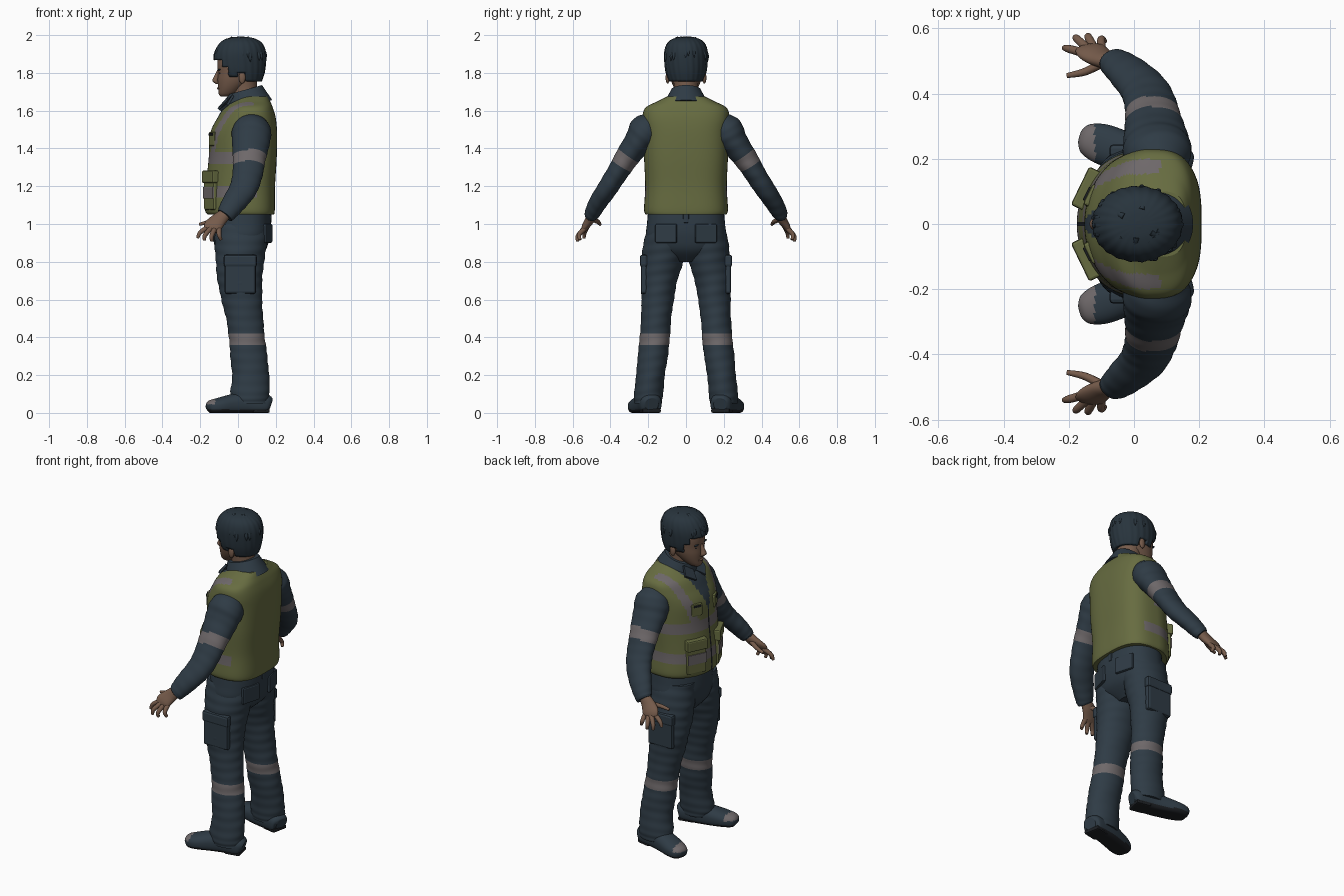
import bpy, bmesh, math, random
from mathutils import Vector

cube = bpy.data.objects.get("Cube")
if cube:
    bpy.data.objects.remove(cube, do_unlink=True)
random.seed(4)


def material(name, rgb):
    m = bpy.data.materials.new(name)
    m.use_nodes = True
    m.diffuse_color = (*rgb, 1)
    bsdf = m.node_tree.nodes["Principled BSDF"]
    bsdf.inputs["Base Color"].default_value = (*rgb, 1)
    bsdf.inputs["Roughness"].default_value = 0.8
    return m


NAVY = material("navy cloth", (0.028, 0.044, 0.06))
OLIVE = material("olive vest", (0.135, 0.15, 0.052))
GREY = material("reflective grey", (0.155, 0.138, 0.142))
SKIN = material("skin", (0.18, 0.105, 0.07))
HAIR = material("dark hair", (0.021, 0.034, 0.046))
BLACK = material("black trim", (0.012, 0.014, 0.017))
X, Y, Z = Vector((1, 0, 0)), Vector((0, 1, 0)), Vector((0, 0, 1))


def spline(keys, steps):
    """Resample the key rings along a smooth curve."""
    out = []
    for i in range(len(keys) - 1):
        k0, k1 = keys[max(i - 1, 0)], keys[i]
        k2, k3 = keys[i + 1], keys[min(i + 2, len(keys) - 1)]
        for j in range(steps):
            t = j / steps
            out.append([0.5 * (2 * b + (c - a) * t + (2 * a - 5 * b + 4 * c - d) * t * t
                               + (3 * b - a - 3 * c + d) * t ** 3)
                        for a, b, c, d in zip(k0, k1, k2, k3)])
    return out + [list(keys[-1])]


def power(v, p):
    return math.copysign(abs(v) ** (2 / p), v)


def tube(name, keys, mats, rule=None, side=1, axis=None, ref=X, n=32, steps=6,
         front=2, back=2, warp=None, floor=None):
    """Loft rings given as (x, y, z, radius along ref, other radius)."""
    rings = spline([(k[0], k[1] * side, *k[2:]) for k in keys], steps)
    centres = [Vector(r[:3]) for r in rings]
    bm = bmesh.new()
    loops = []
    for i, r in enumerate(rings):
        t = axis or (centres[min(i + 1, len(rings) - 1)] - centres[max(i - 1, 0)]).normalized()
        a = (ref - t * ref.dot(t)).normalized()
        b = t.cross(a)
        loop = []
        for j in range(n):
            ang = math.tau * (j + 0.5) / n
            c, s = math.cos(ang), math.sin(ang)
            p = back if c > 0 else front
            w = warp(ang, i) if warp else 1
            co = centres[i] + a * r[3] * w * power(c, p) + b * r[4] * w * power(s, p)
            if floor is not None:
                co.z = max(co.z, floor)
            loop.append(bm.verts.new(co))
        loops.append(loop)
    for la, lb in zip(loops, loops[1:]):
        for j in range(n):
            bm.faces.new((la[j], la[(j + 1) % n], lb[(j + 1) % n], lb[j]))
    bm.faces.new(loops[0][::-1])
    bm.faces.new(loops[-1])
    bmesh.ops.recalc_face_normals(bm, faces=bm.faces)
    drop = []
    for f in bm.faces:
        f.smooth = len(f.verts) == 4
        if rule:
            k = rule(f.calc_center_median())
            f.material_index = max(k, 0)
            if k < 0:
                drop.append(f)
    bmesh.ops.delete(bm, geom=drop, context="FACES")
    return finish(name, bm, mats)


def finish(name, bm, mats):
    me = bpy.data.meshes.new(name)
    bm.to_mesh(me)
    bm.free()
    for m in mats:
        me.materials.append(m)
    ob = bpy.data.objects.new(name, me)
    bpy.context.collection.objects.link(ob)
    return ob


def box(name, loc, size, mat, turn=0, bevel=0.008):
    bm = bmesh.new()
    bmesh.ops.create_cube(bm, size=1)
    bmesh.ops.scale(bm, vec=size, verts=bm.verts)
    ob = finish(name, bm, [mat])
    ob.location, ob.rotation_euler.z = loc, turn
    mod = ob.modifiers.new("bevel", "BEVEL")
    mod.width, mod.segments = bevel, 2
    return ob


def ball(name, loc, size, mat):
    bm = bmesh.new()
    bmesh.ops.create_uvsphere(bm, u_segments=16, v_segments=10, radius=1)
    bmesh.ops.scale(bm, vec=size, verts=bm.verts)
    for f in bm.faces:
        f.smooth = True
    ob = finish(name, bm, [mat])
    ob.location = loc
    return ob


# Vest with painted stripes, zip and open neck
def vest_rule(p):
    y = abs(p.y)
    if p.x < 0.05 and y < (p.z - 1.43) * 0.4:
        return 2
    if p.x < 0 and y < 0.009:
        return 3
    if p.x < 0.08 and 1.36 < p.z and abs(y - 0.1 - (p.z - 1.38) * 0.3) < 0.025:
        return 1
    if (p.x < 0.03 and 1.31 < p.z < 1.375) or (p.x < 0.1 and 1.135 < p.z < 1.2):
        return 1
    return 0


tube("vest", [(.015, 0, 1.05, .176, .214), (.01, 0, 1.08, .185, .222), (.013, 0, 1.2, .183, .216),
              (.025, 0, 1.35, .18, .222), (.03, 0, 1.48, .177, .225), (.045, 0, 1.56, .155, .23),
              (.055, 0, 1.615, .13, .215), (.07, 0, 1.65, .1, .15), (.078, 0, 1.675, .08, .1)],
     [OLIVE, GREY, NAVY, BLACK], vest_rule, axis=Z, n=120, steps=9, back=3)

# Trousers seat
tube("trouser_seat", [(.025, 0, 1.08, .145, .2), (.022, 0, 1.0, .152, .207), (.018, 0, .93, .15, .212),
                      (.015, 0, .86, .13, .18), (.01, 0, .8, .075, .06)], [NAVY], axis=Z, n=48, back=2.5)
box("belt_loop", (.172, 0, 1.03), (.012, .03, .05), NAVY)

# Collar, neck and head
tube("collar", [(.062, 0, 1.62, .125, .125), (.05, 0, 1.66, .112, .105), (.036, 0, 1.71, .095, .078)],
     [NAVY], n=40)
tube("neck", [(.045, 0, 1.6, .07, .068), (.035, 0, 1.72, .066, .064), (.03, 0, 1.8, .07, .07)],
     [SKIN], axis=Z)
tube("head", [(-.07, 0, 1.675, .022, .02), (-.055, 0, 1.688, .047, .04), (-.035, 0, 1.72, .07, .062),
              (-.01, 0, 1.76, .098, .08), (.003, 0, 1.80, .11, .089), (.01, 0, 1.85, .12, .095),
              (.012, 0, 1.9, .115, .093), (.015, 0, 1.95, .09, .075), (.015, 0, 1.975, .04, .035)],
     [SKIN], axis=Z, n=40, front=2.2)
tube("nose", [(-.1, 0, 1.815, .01, .01), (-.114, 0, 1.78, .014, .013), (-.12, 0, 1.757, .016, .019),
              (-.108, 0, 1.742, .01, .014)], [SKIN], axis=Z, n=16)
ball("lips", (-.1, 0, 1.718), (.011, .024, .008), SKIN)


# Hair cap, trimmed to the hairline, with loose tufts
def hair_rule(p):
    limits = ((-.085, 1.865), (-.05, 1.83), (-.005, 1.775), (.045, 1.8), (1, 1.755))
    return -1 if p.z < next(z for x, z in limits if p.x < x) else 0


hair = tube("hair", [(.025, 0, 1.74, .095, .085), (.012, 0, 1.8, .128, .107), (.01, 0, 1.86, .138, .115),
                     (.012, 0, 1.91, .135, .115), (.015, 0, 1.95, .118, .103), (.015, 0, 1.975, .09, .08),
                     (.015, 0, 1.988, .05, .045), (.015, 0, 1.992, .01, .01)], [HAIR], hair_rule,
            axis=Z, n=96, warp=lambda a, i: 1 + 0.012 * math.sin(22 * a + 0.15 * i))
solid = hair.modifiers.new("thickness", "SOLIDIFY")
solid.thickness = 0.02
for i in range(44):
    ang = random.uniform(0, math.tau)
    lift = random.uniform(0.25, 1.25)
    spots = []
    for k, w in enumerate((0.011, 0.009, 0.001)):
        e = lift - 0.16 * k
        s = math.cos(e) * (1.0 + 0.015 * k)
        spots.append((.012 + .136 * s * math.cos(ang), .114 * s * math.sin(ang),
                      1.862 + .13 * math.sin(e), w, w))
    tube("hair_tuft", spots, [HAIR], n=8, steps=3, ref=Y)


# Parts that occur on both sides
def leg_rule(p):
    return 1 if 0.36 < p.z < 0.425 else 0


def arm_rule(p):
    return 1 if abs(abs(p.y) * 0.53 - p.z * 0.85 + 0.962) < 0.034 else 0


def shoe_rule(p):
    if p.z < 0.018:
        return 1
    return 2 if p.x < -0.12 and p.z > 0.045 else 0


def folds(ang, i):
    return 1 + 0.012 * math.sin(i * 1.1 + 1.5 * math.sin(ang)) + 0.008 * math.sin(3 * ang + i * 0.4)


fingers = {"index_finger": ((-.155, .525, .985), (-.2, .537, .955), (-.214, .54, .925)),
           "middle_finger": ((-.145, .54, .975), (-.175, .568, .94), (-.178, .572, .912)),
           "ring_finger": ((-.125, .543, .97), (-.14, .573, .935), (-.138, .573, .908)),
           "little_finger": ((-.1, .537, .975), (-.1, .566, .943), (-.09, .56, .917)),
           "thumb": ((-.095, .495, 1.025), (-.15, .467, 1.012), (-.205, .455, .998))}

for s, word in ((1, "far"), (-1, "near")):
    tube(word + "_sleeve", [(.085, .165, 1.555, .06, .05), (.075, .21, 1.5, .102, .088),
                            (.067, .257, 1.43, .1, .074), (.06, .317, 1.345, .087, .063),
                            (.05, .367, 1.265, .08, .056), (.03, .415, 1.19, .074, .053),
                            (-.02, .465, 1.115, .064, .048), (-.058, .495, 1.06, .052, .041),
                            (-.07, .502, 1.045, .045, .034)],
         [NAVY, GREY], arm_rule, s, n=40, steps=9, warp=folds)
    tube(word + "_palm", [(-.06, .495, 1.06, .03, .026), (-.098, .508, 1.025, .04, .025),
                          (-.132, .53, .99, .048, .02), (-.145, .541, .968, .036, .012)], [SKIN], None, s)
    for part, path in fingers.items():
        tube(word + "_" + part, [(*p, r, r) for p, r in zip(path, (.014, .012, .008))],
             [SKIN], None, s, ref=Y, n=12)
    tube(word + "_trouser_leg", [(.02, .105, 1.0, .14, .095), (.015, .113, .9, .138, .112),
                                 (.01, .125, .8, .128, .11), (.01, .142, .7, .118, .096),
                                 (.02, .15, .6, .108, .086), (.035, .158, .5, .098, .08),
                                 (.047, .165, .4, .095, .08), (.057, .176, .3, .098, .08),
                                 (.067, .188, .2, .098, .076), (.063, .198, .1, .104, .077),
                                 (.067, .2, .05, .096, .072)],
         [NAVY, GREY], leg_rule, s, axis=Z, n=48, steps=10, warp=folds)
    tube(word + "_shoe", [(.167, .18, .045, .03, .035), (.145, .185, .05, .052, .056),
                          (.05, .2, .055, .06, .06), (-.03, .222, .047, .052, .062),
                          (-.1, .246, .038, .042, .062), (-.148, .262, .032, .033, .046),
                          (-.165, .267, .028, .012, .02)],
         [NAVY, BLACK, GREY], shoe_rule, s, ref=Z, floor=0.0, front=3, back=2.2)
    box(word + "_heel", (.115, .19 * s, .012), (.09, .1, .024), BLACK, -.2 * s)
    # Thigh, back and vest pockets
    box(word + "_cargo_pocket", (.012, .222 * s, .715), (.165, .034, .17), NAVY, 0, .012)
    box(word + "_cargo_flap", (.012, .224 * s, .805), (.175, .04, .065), NAVY, 0, .012)
    box(word + "_back_pocket", (.158, .105 * s, .95), (.02, .12, .1), NAVY, .28 * s)
    turn = -.45 * s
    box(word + "_vest_pocket", (-.14, .105 * s, 1.15), (.036, .12, .15), OLIVE, turn)
    box(word + "_pocket_stripe", (-.1565, .113 * s, 1.165), (.008, .118, .06), GREY, turn, .001)
    box(word + "_pocket_flap", (-.143, .107 * s, 1.25), (.05, .13, .065), OLIVE, turn)
    box(word + "_chest_pocket", (-.126, .085 * s, 1.45), (.035, .07, .075), OLIVE, turn)
    box(word + "_chest_tab", (-.143, .092 * s, 1.475), (.01, .045, .012), BLACK, turn, .003)
    # Collar point
    bm = bmesh.new()
    corners = [(-.03, .075, 1.685), (-.05, .012, 1.64), (-.1, .05, 1.605), (-.06, .1, 1.635)]
    bm.faces.new([bm.verts.new((x, y * s, z)) for x, y, z in corners])
    flap = finish(word + "_collar_point", bm, [NAVY])
    flap.modifiers.new("thickness", "SOLIDIFY").thickness = 0.012
    # Face details
    ball(word + "_ear", (.022, .097 * s, 1.775), (.018, .011, .032), SKIN)
    ball(word + "_eye", (-.092, .036 * s, 1.798), (.008, .012, .005), BLACK)
    ball(word + "_eyebrow", (-.099, .037 * s, 1.817), (.008, .021, .005), HAIR)
